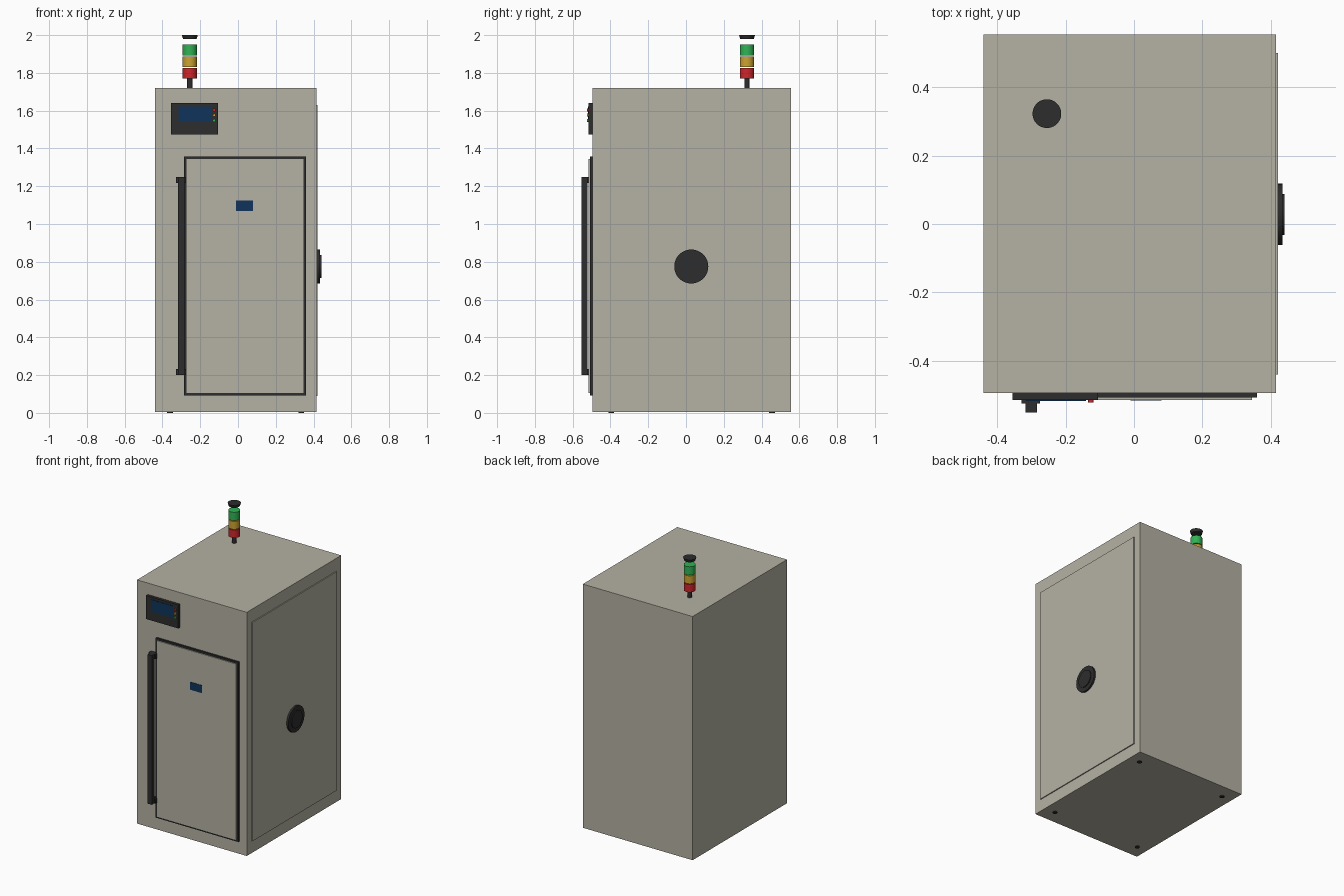
import bpy
import math

if "Cube" in bpy.data.objects:
    bpy.data.objects.remove(bpy.data.objects["Cube"], do_unlink=True)


def material(name, rgb):
    m = bpy.data.materials.new(name)
    m.use_nodes = True
    color = (*rgb, 1)
    m.diffuse_color = color
    bsdf = m.node_tree.nodes["Principled BSDF"]
    bsdf.inputs["Base Color"].default_value = color
    bsdf.inputs["Roughness"].default_value = 0.6
    return m


BEIGE = material("beige paint", (0.46, 0.44, 0.37))
BLACK = material("black plastic", (0.026, 0.026, 0.026))
BLUE = material("dark blue", (0.005, 0.033, 0.105))
RED = material("signal red", (0.62, 0.02, 0.025))
YELLOW = material("signal yellow", (0.60, 0.37, 0.03))
GREEN = material("signal green", (0.03, 0.45, 0.09))


def box(name, mat, x, y, z):
    """Box from its (low, high) extent on each axis."""
    spans = (x, y, z)
    bpy.ops.mesh.primitive_cube_add(size=1, location=[sum(s) / 2 for s in spans])
    ob = bpy.context.object
    ob.name = name
    ob.scale = [s[1] - s[0] for s in spans]
    bpy.ops.object.transform_apply(location=False, rotation=False, scale=True)
    ob.data.materials.append(mat)
    return ob


def disc(name, mat, center, r, depth, axis="z", r_top=None):
    """Cylinder or cone frustum along an axis, centred on a point."""
    turn = {"x": (0, math.pi / 2, 0), "y": (math.pi / 2, 0, 0), "z": (0, 0, 0)}[axis]
    bpy.ops.mesh.primitive_cone_add(vertices=48, radius1=r, radius2=r_top or r,
                                    depth=depth, location=center, rotation=turn)
    ob = bpy.context.object
    ob.name = name
    ob.data.materials.append(mat)
    bpy.ops.object.shade_smooth_by_angle(angle=math.radians(35))
    return ob


# Cabinet and feet
LEFT, RIGHT, FRONT, BACK = -0.44, 0.415, -0.495, 0.555
box("cabinet_body", BEIGE, (LEFT, RIGHT), (FRONT, BACK), (0.005, 1.72))
for x in (LEFT + 0.08, RIGHT - 0.08):
    for y in (FRONT + 0.1, BACK - 0.1):
        disc("foot", BLACK, (x, y, 0.005), 0.015, 0.01)

# Door with dark seal and blue plate
box("door_seal", BLACK, (-0.285, 0.36), (-0.508, FRONT), (0.093, 1.358))
box("door_panel", BEIGE, (-0.272, 0.346), (-0.515, -0.505), (0.106, 1.345))
box("door_plate", BLUE, (-0.01, 0.08), (-0.517, -0.514), (1.07, 1.125))

# Door handle
box("door_handle", BLACK, (-0.317, -0.284), (-0.552, -0.522), (0.2, 1.25))
for z in (0.2, 1.218):
    box("handle_bracket", BLACK, (-0.329, -0.275), (-0.525, FRONT), (z, z + 0.032))

# Control unit
box("control_box", BLACK, (-0.355, -0.105), (-0.515, FRONT), (1.475, 1.64))
box("control_screen", BLUE, (-0.315, -0.14), (-0.518, -0.514), (1.54, 1.623))
for mat, z in ((RED, 1.604), (YELLOW, 1.576), (GREEN, 1.548)):
    disc("control_button", mat, (-0.126, -0.518, z), 0.008, 0.01, "y")

# Side service panel and round port
box("side_panel", BEIGE, (RIGHT, 0.422), (-0.44, 0.5), (0.09, 1.63))
disc("port_flange", BLACK, (0.428, 0.028, 0.775), 0.09, 0.014, "x")
disc("port_plug", BLACK, (0.437, 0.028, 0.775), 0.06, 0.008, "x")

# Signal tower
TX, TY = -0.255, 0.323
disc("tower_pole", BLACK, (TX, TY, 1.745), 0.014, 0.05)
for name, mat, low, high in (("red_lamp", RED, 1.77, 1.825),
                             ("yellow_lamp", YELLOW, 1.83, 1.886),
                             ("green_lamp", GREEN, 1.891, 1.95)):
    disc(name, mat, (TX, TY, (low + high) / 2), 0.038, high - low)
disc("tower_cap", BLACK, (TX, TY, 1.99), 0.036, 0.02, r_top=0.042)
